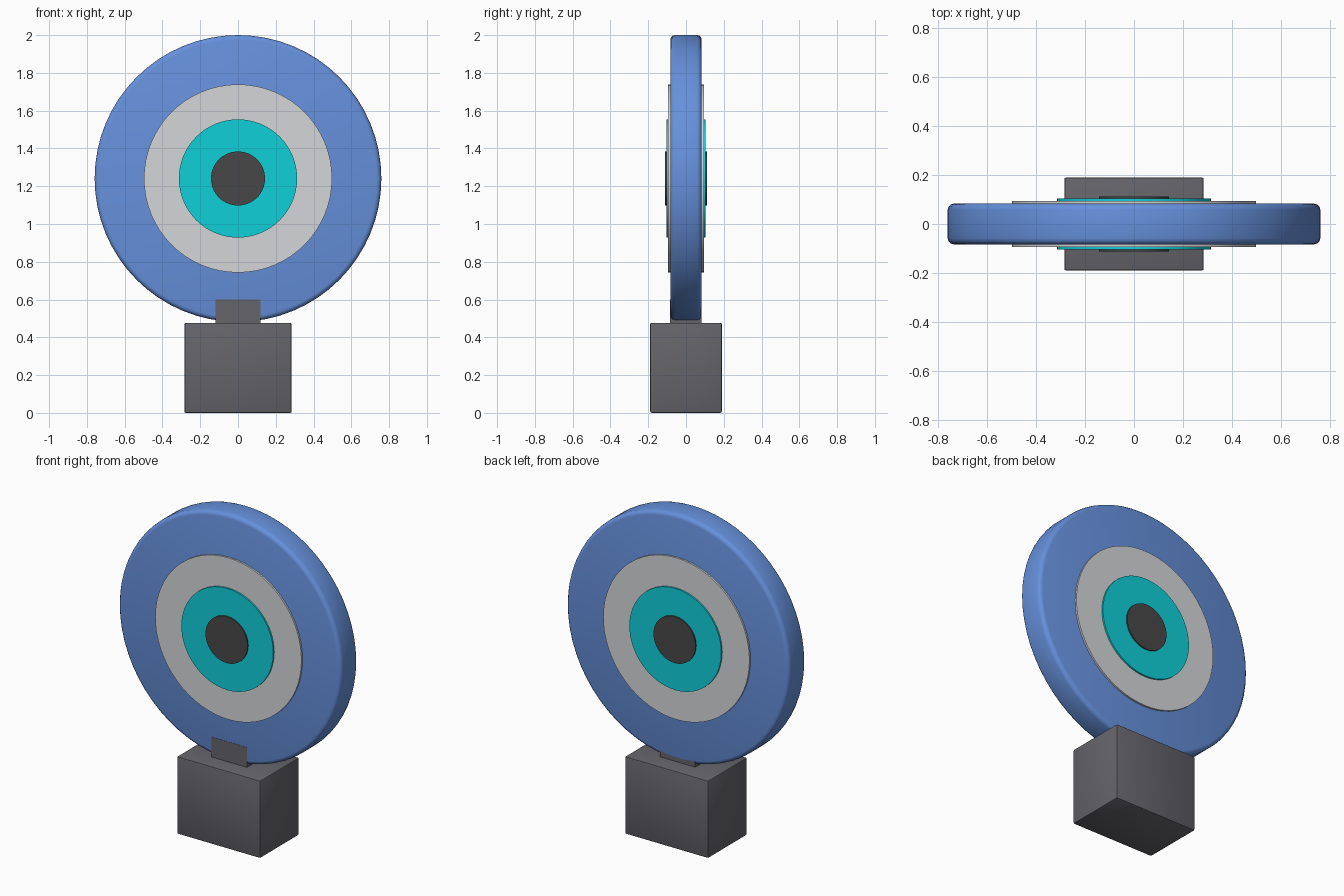
import bpy
import math

cube = bpy.data.objects.get("Cube")
if cube:
    bpy.data.objects.remove(cube, do_unlink=True)

CENTRE_Z = 1.241


def material(name, r, g, b):
    mat = bpy.data.materials.new(name)
    mat.use_nodes = True
    mat.diffuse_color = (r, g, b, 1)
    mat.node_tree.nodes["Principled BSDF"].inputs["Base Color"].default_value = (r, g, b, 1)
    return mat


blue = material("blue", 0.133, 0.283, 0.72)
pale_grey = material("pale grey", 0.66, 0.675, 0.69)
cyan = material("cyan", 0.005, 0.63, 0.70)
black = material("soft black", 0.064, 0.064, 0.064)
dark_grey = material("dark grey", 0.13, 0.127, 0.144)


def finish(name, mat, bevel=0, segments=1):
    obj = bpy.context.object
    obj.name = name
    obj.data.materials.append(mat)
    if bevel:
        mod = obj.modifiers.new("rounded edges", "BEVEL")
        mod.width = bevel
        mod.segments = segments
        mod.limit_method = "ANGLE"
        mod.angle_limit = math.radians(40)
        bpy.ops.object.modifier_apply(modifier=mod.name)
    bpy.ops.object.shade_smooth_by_angle(angle=math.radians(32))
    return obj


def disc(name, radius, half_depth, mat, bevel=0, segments=1):
    bpy.ops.mesh.primitive_cylinder_add(
        vertices=64, radius=radius, depth=2 * half_depth,
        location=(0, 0, CENTRE_Z), rotation=(math.pi / 2, 0, 0))
    return finish(name, mat, bevel, segments)


def box(name, low, high, mat, bevel=0, segments=1):
    centre = [(a + b) / 2 for a, b in zip(low, high)]
    bpy.ops.mesh.primitive_cube_add(size=1, location=centre)
    bpy.context.object.scale = [b - a for a, b in zip(low, high)]
    bpy.ops.object.transform_apply(location=False, rotation=False, scale=True)
    return finish(name, mat, bevel, segments)


# Round body, with concentric discs passing through to both faces
disc("outer_disc", 0.759, 0.083, blue, 0.025, 3)
disc("pale_ring", 0.498, 0.094, pale_grey)
disc("iris", 0.313, 0.104, cyan)
disc("pupil", 0.143, 0.112, black)

# Stand: the neck shows on the front face and tucks just inside the back
box("neck", (-0.12, -0.0845, 0.46), (0.12, 0.0815, 0.6), dark_grey)
box("base", (-0.284, -0.19, 0), (0.284, 0.19, 0.477), dark_grey, 0.008, 2)
